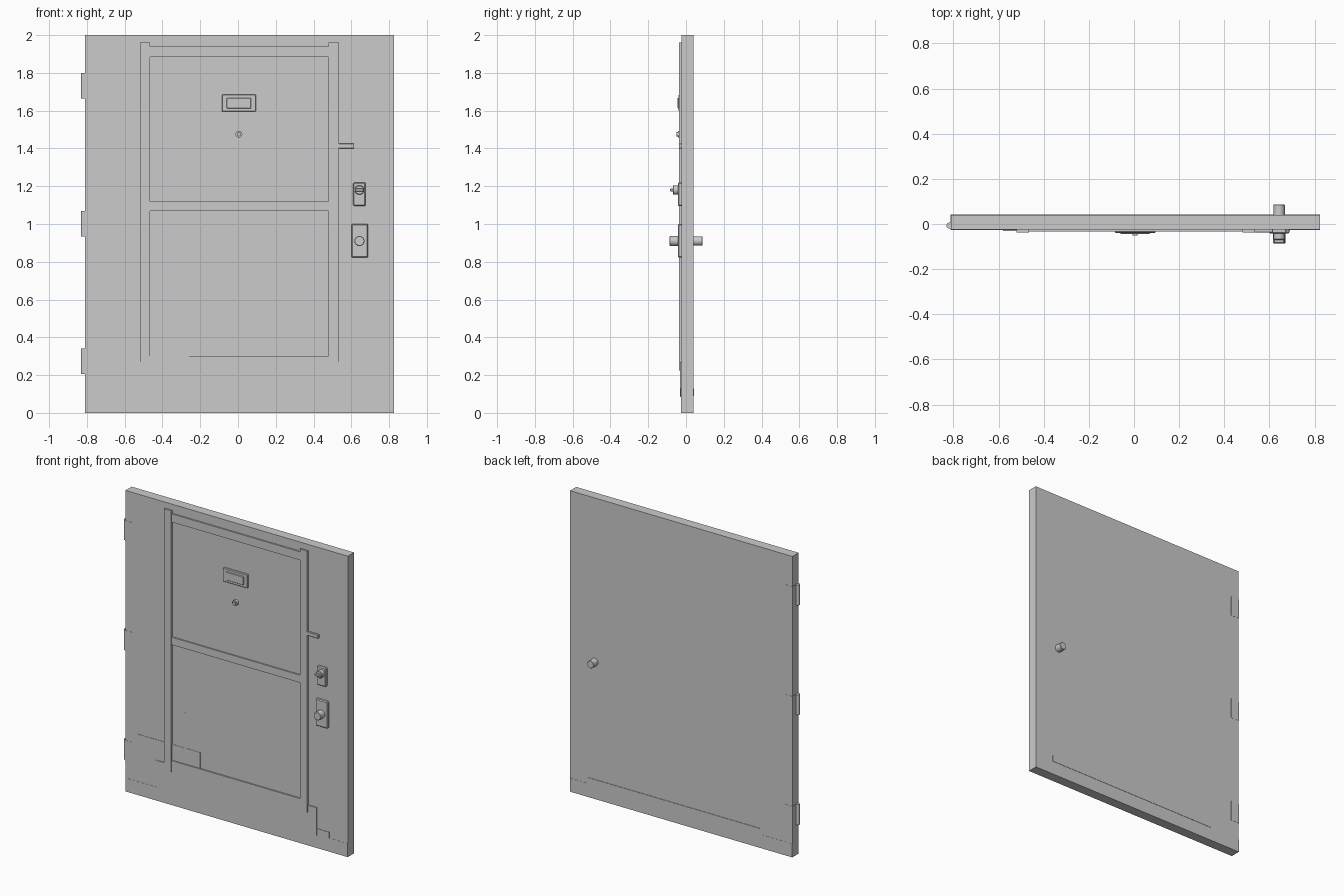
import bpy, math

if "Cube" in bpy.data.objects:
    bpy.data.objects.remove(bpy.data.objects["Cube"])

grey = bpy.data.materials.new("worn grey")
grey.diffuse_color = (0.6, 0.6, 0.6, 1)
grey.use_nodes = True
grey.node_tree.nodes["Principled BSDF"].inputs["Base Color"].default_value = grey.diffuse_color


def box(name, x0, x1, y0, y1, z0, z1, bevel=0):
    bpy.ops.mesh.primitive_cube_add(size=1)
    o = bpy.context.object
    o.name = name
    for v in o.data.vertices:
        v.co = (x1 if v.co.x > 0 else x0,
                y1 if v.co.y > 0 else y0,
                z1 if v.co.z > 0 else z0)
    if bevel:
        m = o.modifiers.new("bevel", 'BEVEL')
        m.width = bevel
        m.segments = 1
    o.data.materials.append(grey)
    return o


def cylinder(name, x, z, r, y0, y1, sides=16, bevel=0):
    bpy.ops.mesh.primitive_cylinder_add(
        vertices=sides, radius=r, depth=y1 - y0,
        location=(x, (y0 + y1) / 2, z), rotation=(math.pi / 2, 0, 0))
    o = bpy.context.object
    o.name = name
    o.data.materials.append(grey)
    if bevel:
        m = o.modifiers.new("bevel", 'BEVEL')
        m.width = bevel
        m.segments = 1
        m.limit_method = 'ANGLE'
    bpy.ops.object.shade_smooth_by_angle(angle=math.radians(35))
    return o


F, B = -0.025, 0.04   # front and back of the slab

# Door slab
box("door_slab", -0.81, 0.825, F, B, 0, 2)

# Bottom strip, sweep bar and kick plate
box("bottom_strip", -0.81, 0.825, F - 0.001, B + 0.001, 0, 0.09)
box("sweep_bar", -0.58, 0.69, F - 0.003, B + 0.003, 0.09, 0.13)
box("kick_plate", -0.58, 0.60, F - 0.006, F + 0.01, 0.085, 0.27)

# Thin repair patches at lower left
box("patch_wide", -0.72, -0.26, F - 0.002, F + 0.01, 0.25, 0.405)
box("patch_tall", -0.38, -0.365, F - 0.0015, F + 0.01, 0.40, 0.64)

# Raised frame: stiles and rails around two panels
for side, x0, x1 in (("left", -0.52, -0.465), ("right", 0.48, 0.535)):
    box("stile_" + side, x0, x1, F - 0.012, F + 0.01, 0.225, 1.96)
for part, z0, z1 in (("bottom", 0.23, 0.30), ("middle", 1.07, 1.12), ("top", 1.885, 1.94)):
    box("rail_" + part, -0.468, 0.483, F - 0.009, F + 0.01, z0, z1)

# Latch tongue beside the frame
box("latch_tongue", 0.53, 0.615, -0.038, F + 0.01, 1.40, 1.425, 0.002)

# Mail plate with a raised flap
box("name_plate", -0.085, 0.095, -0.039, F + 0.01, 1.595, 1.685, 0.003)
box("name_plate_flap", -0.06, 0.07, -0.045, F, 1.612, 1.668, 0.003)

# Peephole
cylinder("peephole", 0.005, 1.475, 0.018, -0.043, F + 0.01)
cylinder("peephole_rim", 0.005, 1.475, 0.011, -0.051, F + 0.01)

# Deadbolt
box("deadbolt_plate", 0.61, 0.675, -0.043, F + 0.01, 1.095, 1.22, 0.005)
cylinder("deadbolt_cylinder", 0.643, 1.18, 0.025, -0.070, F, 16, 0.003)
box("deadbolt_turn", 0.62, 0.666, -0.084, -0.065, 1.172, 1.188, 0.003)

# Knob plate with knobs on both faces
box("knob_plate", 0.60, 0.688, -0.043, F + 0.01, 0.822, 1.0, 0.005)
cylinder("knob_front", 0.643, 0.91, 0.027, -0.087, F, 16, 0.003)
cylinder("knob_back", 0.643, 0.91, 0.025, B - 0.01, 0.087, 16, 0.002)

# Three hinges: knuckle plus thin leaves wrapped on both faces
for i, z0 in enumerate((0.205, 0.935, 1.665)):
    z1 = z0 + 0.135
    bpy.ops.mesh.primitive_cylinder_add(vertices=12, radius=0.014, depth=z1 - z0,
                                        location=(-0.817, -0.007, (z0 + z1) / 2))
    k = bpy.context.object
    k.name = f"hinge_knuckle_{i + 1}"
    k.data.materials.append(grey)
    bpy.ops.object.shade_smooth_by_angle(angle=math.radians(35))
    box(f"hinge_leaf_{i + 1}", -0.812, -0.75, F - 0.001, B + 0.001, z0, z1)
